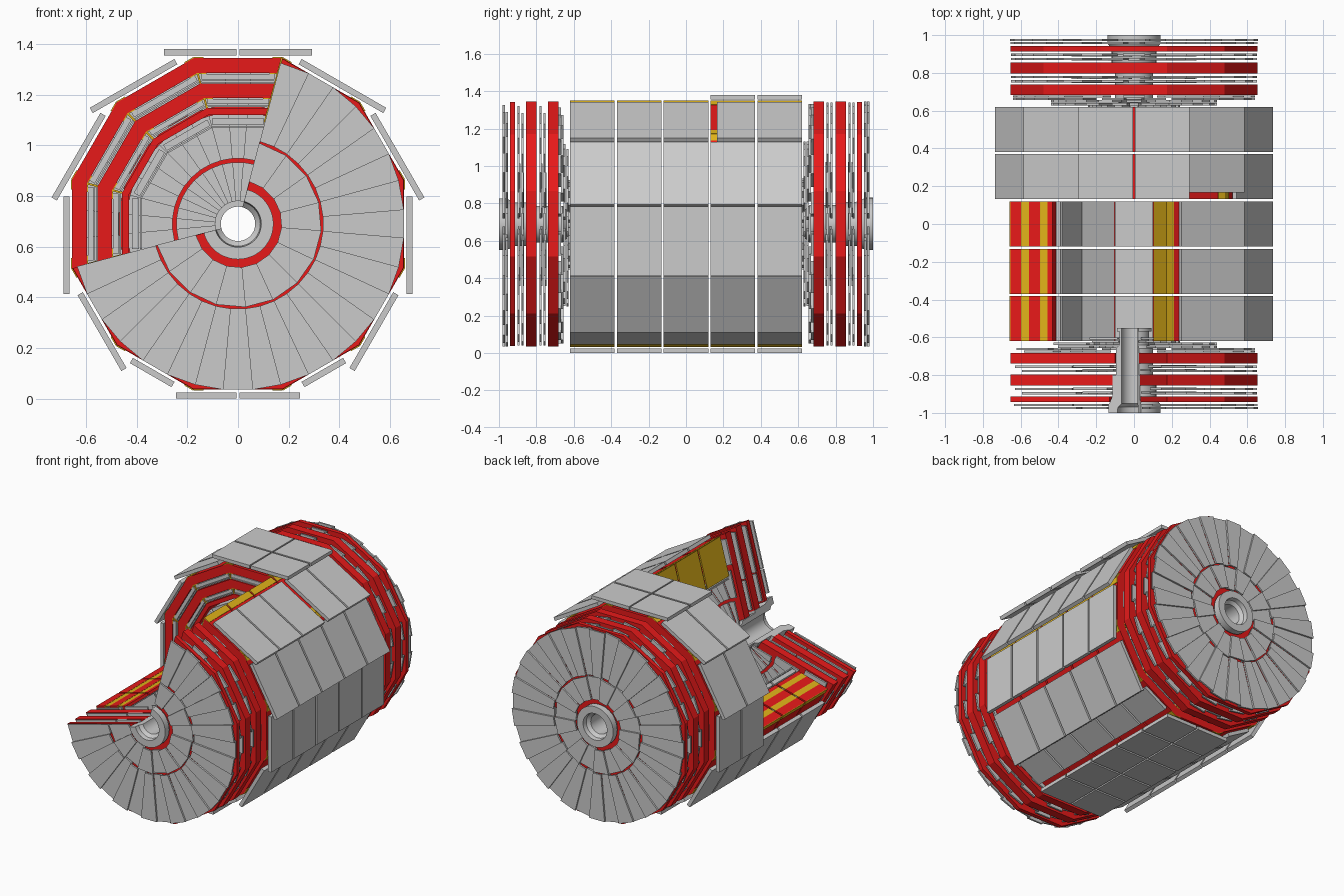
import bpy, bmesh
from math import sin, cos, tan, radians, pi

if "Cube" in bpy.data.objects:
    bpy.data.objects.remove(bpy.data.objects["Cube"])

CZ = 0.69                      # height of the axis (axis runs along y)
T15 = tan(radians(15))


def material(name, col):
    m = bpy.data.materials.new(name)
    m.diffuse_color = col
    m.use_nodes = True
    m.node_tree.nodes["Principled BSDF"].inputs["Base Color"].default_value = m.diffuse_color
    return m


RED = material("red_iron", (0.80, 0.01, 0.01, 1))
YELLOW = material("yellow_bracket", (0.75, 0.45, 0.01, 1))


def prism(bm, pts, y0, y1):
    """Extrude an x/z outline along y."""
    lo = [bm.verts.new((x, y0, z)) for x, z in pts]
    hi = [bm.verts.new((x, y1, z)) for x, z in pts]
    n = len(pts)
    bm.faces.new(lo)
    bm.faces.new(hi[::-1])
    for i in range(n):
        j = (i + 1) % n
        bm.faces.new((lo[i], hi[i], hi[j], lo[j]))


def slab(bm, deg, r0, r1, in0, in1, out0, out1, y0, y1):
    """Trapezoid block facing direction deg; inner / outer tangential limits."""
    c, s = cos(radians(deg)), sin(radians(deg))
    pts = [(r * c - t * s, CZ + r * s + t * c)
           for r, t in ((r0, in0), (r1, out0), (r1, out1), (r0, in1))]
    prism(bm, pts, y0, y1)


def finish(bm, name, mat=None):
    bmesh.ops.recalc_face_normals(bm, faces=bm.faces)
    me = bpy.data.meshes.new(name)
    bm.to_mesh(me)
    bm.free()
    ob = bpy.data.objects.new(name, me)
    bpy.context.collection.objects.link(ob)
    if mat:
        me.materials.append(mat)
    return ob


IRON = ((0.431, 0.458), (0.497, 0.555), (0.597, 0.655))
# inner chamber stations: inner radius, outer radius, half width
STATIONS = ((0.380, 0.418, 0.100), (0.462, 0.493, 0.120), (0.559, 0.593, 0.145))


def outer_chambers(deg):
    """Tangential (start, end) ranges of the outermost chambers of a sector."""
    if deg == 90:
        return ((-0.293, -0.005), (0.005, 0.293))
    if deg == 270:
        return ((-0.245, -0.005), (0.005, 0.245))
    if deg in (240, 300):
        return ((-0.095, 0.095),)
    side = 1 if 90 < deg < 270 else -1
    mid, half = (0.10, 0.173) if deg in (210, 330) else (0.085, 0.193)
    return ((side * mid - half, side * mid + half),)


def barrel_wheel(idx, yc):
    y0, y1 = yc - 0.119, yc + 0.119
    iron, brk, inner, outer = (bmesh.new() for _ in range(4))
    opened = idx < 3
    for deg in range(0, 360, 30):
        if opened and deg in (90, 120, 150, 180):
            continue
        # iron layers
        for r0, r1 in IRON:
            slab(iron, deg, r0, r1, -r0 * T15, r0 * T15, -r1 * T15, r1 * T15, y0, y1)
        # chambers in the gaps: thin plate plus thick box
        for r0, r1, h in STATIONS:
            slab(inner, deg, r0, r0 + 0.007, -h, h, -h, h, y0, y1)
            slab(inner, deg, r0 + 0.011, r1, -h, h, -h, h, y0, y1)
        # outermost chambers, one shortened for a service notch
        ys = y0 + 0.035 if (idx == 3 and deg == 60) else y0
        for a, b in outer_chambers(deg):
            slab(outer, deg, 0.666, 0.69, a, b, a, b, ys, y1)
        # brackets in the gaps at the sector edges, and outer corner strips
        for s in (-1, 1):
            for (_, ra), (rb, _) in zip(IRON, IRON[1:]):
                slab(brk, deg, ra, rb, s * (ra * T15 - 0.004), s * ra * T15,
                     s * (rb * T15 - 0.004), s * rb * T15, y0, y1)
                slab(brk, deg, rb - 0.004, rb, s * (rb * T15 - 0.035), s * rb * T15,
                     s * (rb * T15 - 0.035), s * rb * T15, y0, y1)
            e = 0.655 * T15
            slab(brk, deg, 0.655, 0.659, s * (e - 0.04), s * e, s * (e - 0.04), s * e, y0, y1)
        # cover plate on the opened upper cut
        if opened and deg == 60:
            slab(brk, deg, 0.40, 0.657, 0.40 * T15, 0.40 * T15 + 0.006,
                 0.657 * T15, 0.657 * T15 + 0.006, y0, y1)
    n = f"wheel_{idx + 1}_"
    finish(iron, n + "iron", RED)
    finish(brk, n + "brackets", YELLOW)
    finish(inner, n + "inner_chambers")
    finish(outer, n + "outer_chambers")


for i, yc in enumerate((-0.501, -0.2505, 0, 0.2505, 0.501)):
    barrel_wheel(i, yc)


# iron discs: y start, y end, inner apothem, outer apothem
DISCS = ((0.683, 0.738, 0.10, 0.655), (0.798, 0.855, 0.115, 0.655), (0.914, 0.942, 0.13, 0.653))
# chamber rings: count, r inner, r outer, y of first layer, stagger
RINGS = (
    (36, 0.090, 0.243, 0.600, 0.016),
    (36, 0.258, 0.440, 0.628, 0.016),
    (36, 0.470, 0.640, 0.656, 0.013),
    (18, 0.130, 0.327, 0.747, 0.020),
    (36, 0.337, 0.650, 0.750, 0.022),
    (18, 0.145, 0.327, 0.866, 0.020),
    (36, 0.337, 0.650, 0.868, 0.022),
    (18, 0.170, 0.325, 0.952, 0.016),
    (36, 0.335, 0.655, 0.952, 0.016),
)
# hub section as (radius, y)
HUB = ((0.068, 0.55), (0.092, 0.55), (0.092, 0.57), (0.080, 0.57), (0.080, 0.64),
       (0.100, 0.66), (0.100, 0.80), (0.118, 0.80), (0.118, 0.91), (0.135, 0.95),
       (0.140, 0.955), (0.140, 1.0), (0.092, 1.0), (0.088, 0.97), (0.068, 0.95))


def revolve(bm, prof, a0, a1, side, steps):
    full = a1 - a0 >= 360
    cols = []
    for i in range(steps + (0 if full else 1)):
        a = radians(a0 + (a1 - a0) * i / steps)
        cols.append([bm.verts.new((r * cos(a), side * y, CZ + r * sin(a))) for r, y in prof])
    n = len(prof)
    for i in range(steps):
        p, q = cols[i], cols[(i + 1) % len(cols)]
        for k in range(n):
            m = (k + 1) % n
            bm.faces.new((p[k], p[m], q[m], q[k]))
    if not full:
        bm.faces.new(cols[0])
        bm.faces.new(cols[-1][::-1])


def endcap(label, side):
    a0, a1 = (195, 435) if side < 0 else (195, 555)
    # iron discs
    for d, (y0, y1, r0, r1) in enumerate(DISCS):
        bm = bmesh.new()
        for deg in range(a0 + 15, a1, 30):
            slab(bm, deg, r0, r1, -r0 * T15, r0 * T15, -r1 * T15, r1 * T15, side * y0, side * y1)
        bmesh.ops.remove_doubles(bm, verts=bm.verts, dist=1e-5)
        finish(bm, f"{label}_disc_{d + 1}", RED)
    # staggered rings of wedge chambers
    for k, (n, r0, r1, y, stag) in enumerate(RINGS):
        bm = bmesh.new()
        step = 360 // n
        t = tan(pi / n) * 1.04
        for j in range((a1 - a0) // step):
            yy = y + stag * (j % 2)
            slab(bm, a0 + step * (j + 0.5), r0, r1, -r0 * t, r0 * t, -r1 * t, r1 * t,
                 side * yy, side * (yy + 0.012))
        finish(bm, f"{label}_chamber_ring_{k + 1}")
    # hollow stepped hub
    bm = bmesh.new()
    revolve(bm, HUB, a0, a1, side, 32 if side < 0 else 48)
    hub = finish(bm, f"{label}_hub")
    bpy.ops.object.select_all(action='DESELECT')
    hub.select_set(True)
    bpy.context.view_layer.objects.active = hub
    bpy.ops.object.shade_smooth_by_angle(angle=radians(30))


endcap("front_endcap", -1)
endcap("back_endcap", 1)
